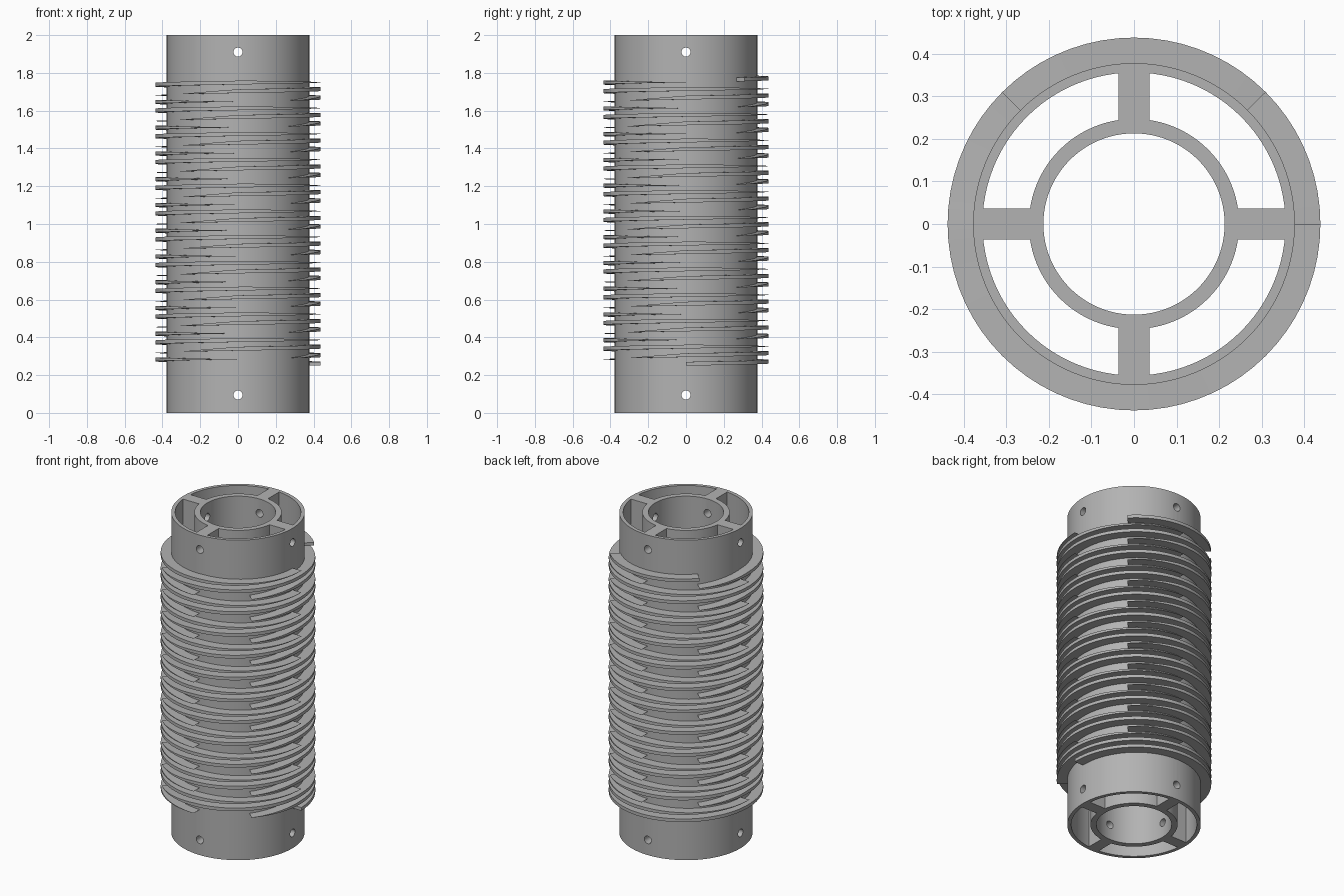
import bpy, bmesh, math
from mathutils import Matrix

cube = bpy.data.objects.get("Cube")
if cube:
    bpy.data.objects.remove(cube, do_unlink=True)

grey = bpy.data.materials.new("plain_grey")
grey.use_nodes = True
grey.diffuse_color = (0.45, 0.45, 0.45, 1)
grey.node_tree.nodes["Principled BSDF"].inputs["Base Color"].default_value = grey.diffuse_color

HEIGHT = 2.0
OUTER, INNER = 0.378, 0.213
FIN_RADIUS = 0.438
PITCH = 1.5 / 33
THICK = 0.02
BASE = 0.25


def make(name, bm, smooth=True):
    bmesh.ops.recalc_face_normals(bm, faces=bm.faces)
    mesh = bpy.data.meshes.new(name)
    bm.to_mesh(mesh)
    bm.free()
    obj = bpy.data.objects.new(name, mesh)
    bpy.context.scene.collection.objects.link(obj)
    mesh.materials.append(grey)
    if smooth:
        bpy.ops.object.select_all(action='DESELECT')
        obj.select_set(True)
        bpy.context.view_layer.objects.active = obj
        bpy.ops.object.shade_smooth_by_angle(angle=math.radians(30))
    return obj


def skin(bm, sections, closed):
    """Join a row of four-point sections with quads."""
    rows = [[bm.verts.new(p) for p in s] for s in sections]
    pairs = list(zip(rows, rows[1:]))
    if closed:
        pairs.append((rows[-1], rows[0]))
    else:
        bm.faces.new(rows[0])
        bm.faces.new(rows[-1])
    for a, b in pairs:
        for i in range(4):
            j = (i + 1) % 4
            bm.faces.new((a[i], a[j], b[j], b[i]))


def section(angle, r0, r1, z0, z1):
    c, s = math.cos(angle), math.sin(angle)
    return [(r * c, r * s, z) for r, z in ((r0, z0), (r1, z0), (r1, z1), (r0, z1))]


def tube(name, r0, r1):
    bm = bmesh.new()
    skin(bm, [section(math.tau * i / 96, r0, r1, 0, HEIGHT) for i in range(96)], True)
    return make(name, bm)


# Concentric tubes
bodies = [tube("outer_tube", 0.356, OUTER), tube("inner_tube", INNER, 0.247)]

# Four full height webs between the tubes
for i, side in enumerate(("left", "back", "right", "front")):
    bm = bmesh.new()
    bmesh.ops.create_cube(bm, size=1)
    turn = Matrix.Rotation(i * math.pi / 2, 4, 'Z')
    shape = Matrix.Translation((0.301, 0, HEIGHT / 2)) @ Matrix.Diagonal((0.126, 0.073, HEIGHT, 1))
    bmesh.ops.transform(bm, matrix=turn @ shape, verts=bm.verts)
    bodies.append(make(side + "_web", bm, False))

# Cross holes near both ends
cutters = []
for z in (0.095, HEIGHT - 0.09):
    for axis in ('X', 'Y'):
        bm = bmesh.new()
        bmesh.ops.create_cone(bm, cap_ends=True, segments=32, radius1=0.024, radius2=0.024, depth=1)
        place = Matrix.Translation((0, 0, z)) @ Matrix.Rotation(math.pi / 2, 4, axis)
        bmesh.ops.transform(bm, matrix=place, verts=bm.verts)
        cutters.append(make("hole_cutter", bm, False))
for body in bodies:
    for cutter in cutters:
        mod = body.modifiers.new("hole", 'BOOLEAN')
        mod.operation = 'DIFFERENCE'
        mod.solver = 'EXACT'
        mod.object = cutter
    bpy.context.view_layer.objects.active = body
    for mod in list(body.modifiers):
        if mod.type == 'BOOLEAN':
            bpy.ops.object.modifier_apply(modifier=mod.name)
for cutter in cutters:
    bpy.data.objects.remove(cutter, do_unlink=True)

# Interrupted spiral fin: each length fades in, runs, and fades out to a tip
bm = bmesh.new()
for k in range(45):
    first = 270 * k + (45 if k else 0)
    last = 270 * (k + 1) if k < 44 else 270 * k + 135
    sections = []
    for deg in range(first, last + 1, 5):
        rise = (deg - first) / 45 if k not in (0, 44) else 1
        fall = (last - deg) / 85 if k < 44 else 1
        thick = THICK * max(0.03, min(1, rise, fall))
        z = BASE + PITCH * deg / 360
        sections.append(section(math.radians(deg), OUTER - 0.01, FIN_RADIUS, z, z + thick))
    skin(bm, sections, False)
make("spiral_fin", bm)
